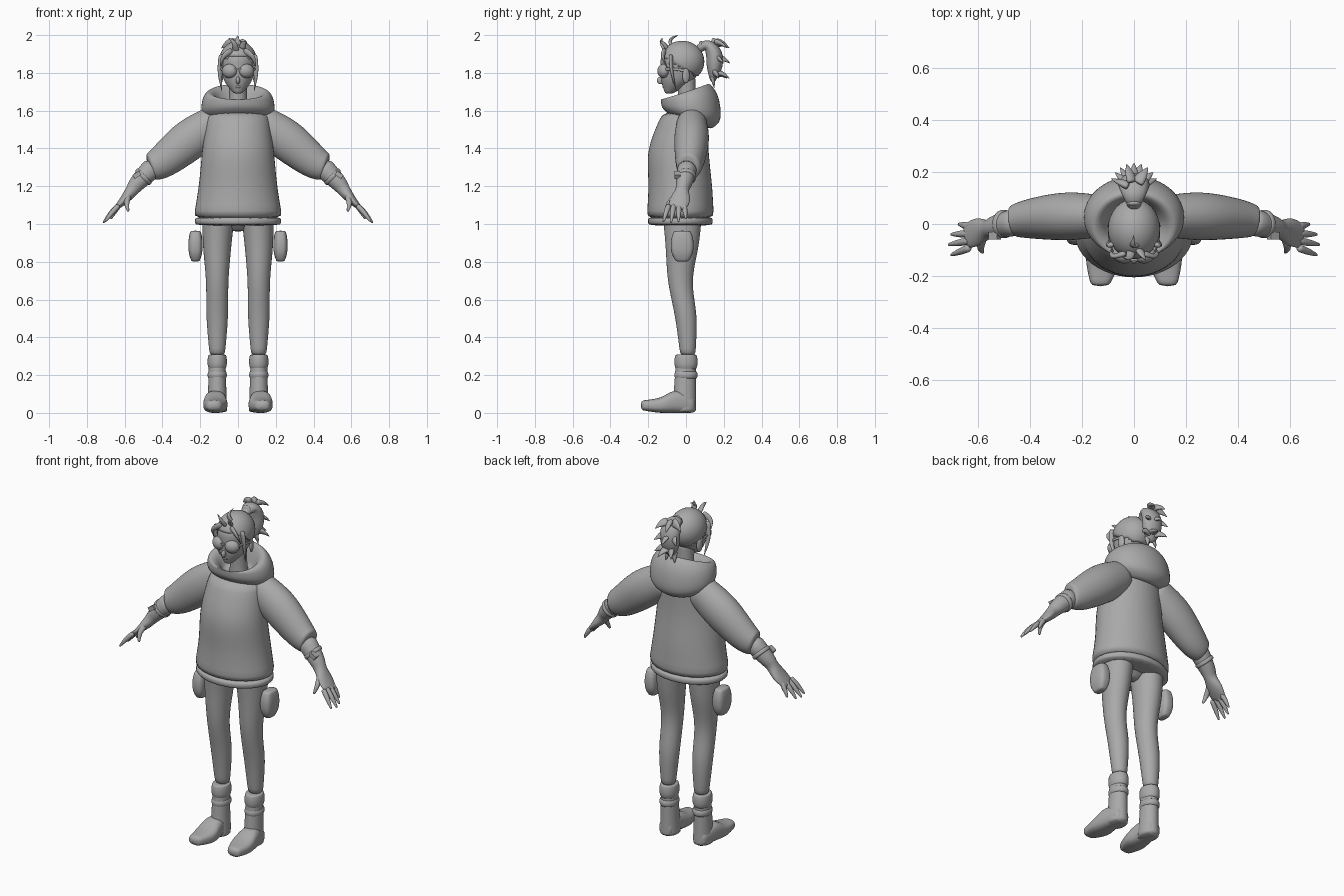
import bpy, bmesh, math
from mathutils import Vector, Matrix

default = bpy.data.objects.get("Cube")
if default:
    bpy.data.objects.remove(default, do_unlink=True)

GREY = (.4, .4, .4, 1)
clay = bpy.data.materials.new("plain_grey")
clay.use_nodes = True
clay.diffuse_color = GREY
clay.node_tree.nodes["Principled BSDF"].inputs["Base Color"].default_value = GREY

RIGHTWARD, BACKWARD, UP = Matrix.Identity(3)


def finish(name, bm, mirror=False, smooth=True, subdivide=False):
    """Turn a bmesh into an object in the shared material."""
    bmesh.ops.recalc_face_normals(bm, faces=bm.faces)
    mesh = bpy.data.meshes.new(name)
    bm.to_mesh(mesh)
    bm.free()
    mesh.materials.append(clay)
    for polygon in mesh.polygons:
        polygon.use_smooth = smooth
    obj = bpy.data.objects.new(name, mesh)
    bpy.context.collection.objects.link(obj)
    if mirror:
        obj.modifiers.new("Mirror", "MIRROR").use_mirror_merge = False
    if subdivide:
        obj.modifiers.new("Subdivision", "SUBSURF").levels = 1
    return obj


def sample(values, fraction):
    """Read a smooth curve through evenly spaced values."""
    last = len(values) - 1
    if last == 0:
        return values[0]
    index = min(int(fraction * last), last - 1)
    u = fraction * last - index
    before, start = values[max(index - 1, 0)], values[index]
    end, after = values[index + 1], values[min(index + 2, last)]
    bend = before - start * 2.5 + end * 2 - after / 2
    twist = (start - end) * 1.5 + (after - before) / 2
    return start + (end - before) * u / 2 + bend * u ** 2 + twist * u ** 3


def tube(name, path, widths, depths=None, ratio=1, tilts=(0,), axis=None,
         ref=BACKWARD, rows=10, sides=24, power=1, mirror=False):
    """Skin ellipses along a smooth path; a fixed axis keeps them parallel."""
    path = [Vector(point) for point in path]
    fractions = [row / (rows - 1) for row in range(rows)]
    centres = [sample(path, fraction) for fraction in fractions]
    bm = bmesh.new()
    rings = []
    for row, fraction in enumerate(fractions):
        ahead, behind = centres[min(row + 1, rows - 1)], centres[max(row - 1, 0)]
        tangent = axis or (ahead - behind).normalized()
        across = ref.cross(tangent).normalized()
        along = tangent.cross(across)
        width = sample(widths, fraction)
        depth = sample(depths, fraction) if depths else width * ratio
        tilt = sample(tilts, fraction)
        ring = []
        for side in range(sides):
            angle = math.tau * side / sides
            cosine, sine = math.cos(angle), math.sin(angle)
            u = math.copysign(abs(cosine) ** power, cosine)
            v = math.copysign(abs(sine) ** power, sine)
            offset = across * width * u + along * depth * v + tangent * tilt * v
            ring.append(bm.verts.new(centres[row] + offset))
        rings.append(ring)
    for low, high in zip(rings, rings[1:]):
        for side in range(sides):
            bm.faces.new((low[side - 1], low[side], high[side], high[side - 1]))
    bm.faces.new(rings[0])
    bm.faces.new(rings[-1])
    return finish(name, bm, mirror, subdivide=True)


def column(name, path, widths, **options):
    """Tube whose sections all stay level."""
    return tube(name, path, widths, axis=UP, **options)


def placed(centre, size, turn=0, around="Z"):
    return (Matrix.Translation(centre) @ Matrix.Rotation(turn, 4, around)
            @ Matrix.Diagonal(size).to_4x4())


def ball(name, centre, radii, turn=0, mirror=False):
    bm = bmesh.new()
    bmesh.ops.create_uvsphere(bm, u_segments=24, v_segments=16, radius=1,
                              matrix=placed(centre, radii, turn))
    return finish(name, bm, mirror)


def box(name, centre, size, turn=0, mirror=False):
    bm = bmesh.new()
    bmesh.ops.create_cube(bm, size=1, matrix=placed(centre, size, turn, "Y"))
    return finish(name, bm, mirror, smooth=False)


def spike(name, start, tip, radius=.02, bow=(0, 0, .01), mirror=False):
    """Bowed, tapering lock of hair."""
    start, tip = Vector(start), Vector(tip)
    middle = start.lerp(tip, .5) + Vector(bow)
    slanted = (RIGHTWARD + BACKWARD * 3 + UP).normalized()
    return tube(name, [start, middle, tip], [radius, radius * .7, .001],
                ratio=.6, ref=slanted, rows=6, sides=10, mirror=mirror)


# Sweater with a slightly narrower hem
column("sweater_body", [(0, -.03, 1.02), (0, -.03, 1.2), (0, -.04, 1.4), (0, 0, 1.6)],
       [.24, .21, .19, .16], depths=[.18, .17, .16, .12])
column("sweater_hem", [(0, -.03, .99), (0, -.03, 1.04)], [.23], ratio=.75, rows=4)

# Hood lying open round the neck, higher at the back
column("hood",
       [(0, .03, 1.53), (0, .03, 1.58), (0, .02, 1.66), (0, 0, 1.7), (0, 0, 1.68), (0, 0, 1.6)],
       [.12, .19, .19, .16, .12, .08], ratio=.81, tilts=[-.03, -.03, .01, .04, .04, .01], rows=16)

# Sleeves, forearms, cuffs and palms
tube("sleeve", [(.1, .03, 1.55), (.25, .03, 1.45), (.4, .02, 1.33), (.47, .01, 1.3)],
     [.09, .11, .09, .07], ratio=.85, mirror=True)
tube("forearm_and_palm",
     [(.44, .01, 1.31), (.53, -.01, 1.22), (.56, -.02, 1.18), (.6, -.03, 1.13), (.65, -.05, 1.08)],
     [.06, .045, .035, .025, .01], depths=[.055, .045, .035, .055, .045], mirror=True)
tube("cuff_band", [(.49, 0, 1.26), (.51, 0, 1.24)], [.055], rows=4, mirror=True)
box("cuff_tag", (.535, -.045, 1.26), (.04, .03, .025), turn=.6, mirror=True)

# Fingers fan out from the palm; the middle one reaches furthest
for finger in range(4):
    curl = (finger - 2) ** 2 / 100
    knuckle = Vector((.63, -.01 - .027 * finger, 1.1))
    tip = Vector((.715 - curl, -.04 * finger, 1.005 + curl / 2))
    tube(f"finger_{finger + 1}", [knuckle, knuckle.lerp(tip, .5) + UP * .005, tip],
         [.015, .014, .005], rows=6, sides=10, mirror=True)
tube("thumb", [(.58, -.05, 1.15), (.59, -.09, 1.11), (.58, -.11, 1.065)],
     [.018, .015, .006], rows=6, sides=10, mirror=True)

# Hips and legs
column("hips", [(0, -.02, .96), (0, -.02, 1.06), (0, -.02, 1.2)], [.04, .17, .16], ratio=.6)
column("leg",
       [(.1, -.02, 1.1), (.11, -.02, .9), (.11, -.03, .7), (.11, 0, .5), (.11, .01, .3)],
       [.09, .077, .06, .057, .04], depths=[.11, .09, .066, .057, .04], rows=16, mirror=True)

# Boots: shaft with soft folds, and a foot with a rounded toe
column("boot_shaft", [(.11, 0, .3), (.11, -.01, 0)], [.044, .046, .05, .054],
       ratio=1.2, mirror=True)
for fold, (low, high) in enumerate([(.23, .31), (.18, .22)]):
    column(f"boot_fold_{fold + 1}", [(.11, 0, low), (.11, 0, high)],
           [.044, .051, .051, .046], ratio=1.2, mirror=True)
tube("boot_foot", [(.11, .05, .04), (.12, -.05, .06), (.12, -.14, .04), (.13, -.24, .04)],
     [.04, .055, .065, .035], depths=[.04, .06, .04, .025],
     axis=-BACKWARD, ref=UP, power=.75, mirror=True)

# Thigh pouches
column("pouch", [(.225, -.02, .8), (.225, -.02, .965)], [.02, .036, .037, .027],
       ratio=1.6, power=.65, mirror=True)

# Neck, head and face
column("neck", [(0, .01, 1.57), (0, 0, 1.78)], [.055, .047, .05])
column("head",
       [(0, -.09, 1.69), (0, -.05, 1.75), (0, -.03, 1.82), (0, -.03, 1.89), (0, -.02, 1.95)],
       [.02, .07, .09, .087, .04], depths=[.02, .08, .105, .1, .05], rows=16)
ball("nose", (0, -.134, 1.76), (.011, .02, .02))
ball("lips", (0, -.115, 1.727), (.02, .01, .008))
ball("ear", (.09, 0, 1.785), (.01, .02, .04), turn=.3, mirror=True)

# Goggles
ball("goggle_lens", (.045, -.12, 1.81), (.041, .03, .037), turn=.35, mirror=True)
box("goggle_bridge", (0, -.137, 1.82), (.03, .012, .01))
tube("goggle_arm", [(.08, -.11, 1.82), (.095, -.06, 1.82), (.095, 0, 1.81)], [.004],
     ratio=2, ref=UP, sides=8, mirror=True)

# Hair cap, trimmed along a hairline that drops toward the nape
bm = bmesh.new()
bmesh.ops.create_uvsphere(bm, u_segments=32, v_segments=24, radius=1,
                          matrix=placed((0, -.02, 1.86), (.1, .117, .11)))
bare = [face for face in bm.faces
        if face.calc_center_median().dot(UP + BACKWARD * .6) < 1.815]
bmesh.ops.delete(bm, geom=bare, context="FACES")
shell = finish("hair_cap", bm).modifiers.new("Thickness", "SOLIDIFY")
shell.thickness = .012

# Loose locks at the temples, brow and crown
spike("temple_lock", (.084, -.08, 1.9), (.084, -.05, 1.7), bow=(.012, -.01, 0), mirror=True)
spike("brow_lock", (.03, -.11, 1.92), (.09, -.1, 1.83), bow=(.02, -.02, .01), mirror=True)
spike("cowlick_tall", (.01, -.07, 1.93), (0, -.04, 2), bow=(-.01, -.03, .01))
spike("cowlick_left", (.02, -.1, 1.93), (.045, -.14, 1.965))
spike("cowlick_right", (-.01, -.1, 1.91), (-.05, -.125, 1.985), bow=(.01, -.02, .01))

# Ponytail with fanned points
tube("ponytail",
     [(0, .06, 1.92), (0, .11, 1.95), (0, .15, 1.9), (0, .15, 1.82), (0, .14, 1.75)],
     [.02, .03, .045, .04, .01], depths=[.02, .045, .06, .055, .02], ref=RIGHTWARD)
ball("hair_tie", (0, .08, 1.94), (.03, .014, .03))
for level, height in enumerate([1.93, 1.85, 1.77]):
    for step in (-1, 0, 1):
        angle = step * .9 + (level - 1) * .3
        outward = RIGHTWARD * math.sin(angle) + BACKWARD * math.cos(angle)
        root = Vector((0, .14, height + .03)) + outward * .02
        spike(f"ponytail_point_{level + 1}_{step + 2}", root,
              root + outward * .075 - UP * .03, radius=.03)
spike("ponytail_end", (.02, .14, 1.78), (.03, .15, 1.72), bow=(0, 0, 0), mirror=True)
